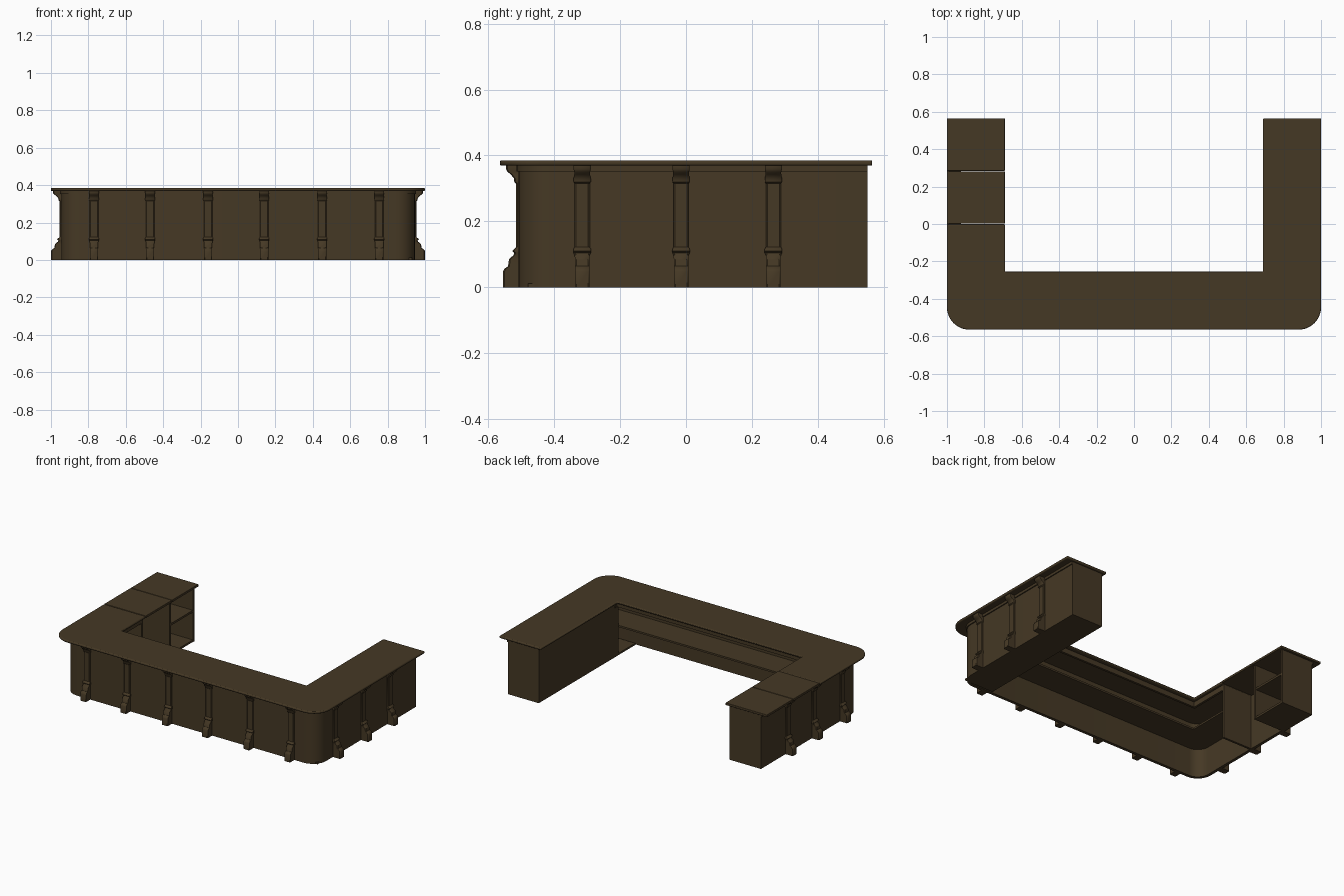
import bpy, bmesh, math
from mathutils import Matrix

if "Cube" in bpy.data.objects:
    bpy.data.objects.remove(bpy.data.objects["Cube"])

wood = bpy.data.materials.new("dark brown wood")
wood.diffuse_color = (0.060, 0.040, 0.018, 1)
wood.use_nodes = True
wood.node_tree.nodes["Principled BSDF"].inputs["Base Color"].default_value = wood.diffuse_color


def finish(name, bm, smooth=True):
    bmesh.ops.recalc_face_normals(bm, faces=bm.faces)
    me = bpy.data.meshes.new(name)
    bm.to_mesh(me)
    bm.free()
    me.materials.append(wood)
    ob = bpy.data.objects.new(name, me)
    bpy.context.collection.objects.link(ob)
    if smooth:
        bpy.ops.object.select_all(action='DESELECT')
        ob.select_set(True)
        bpy.context.view_layer.objects.active = ob
        bpy.ops.object.shade_smooth_by_angle(angle=math.radians(40))
    return ob


def prism(name, pts, z0, z1, bevel=0):
    """Extrude a plan outline between two heights."""
    bm = bmesh.new()
    f = bm.faces.new([bm.verts.new((x, y, z0)) for x, y in pts])
    ext = bmesh.ops.extrude_face_region(bm, geom=[f])
    for v in ext['geom']:
        if isinstance(v, bmesh.types.BMVert):
            v.co.z = z1
    ob = finish(name, bm)
    if bevel:
        m = ob.modifiers.new("rounded edge", 'BEVEL')
        m.width, m.segments, m.limit_method = bevel, 3, 'ANGLE'
        m.angle_limit = math.radians(60)
    return ob


def box(name, x0, x1, y0, y1, z0, z1, bevel=0):
    return prism(name, [(x0, y0), (x1, y0), (x1, y1), (x0, y1)], z0, z1, bevel)


def u_path(hx, front, r, left_end, right_end, n=10):
    """Open U line from the left arm end, round the front, to the right arm end."""
    pts = [(-hx, left_end)]
    for cx, a0 in ((-hx + r, 180), (hx - r, 270)):
        for i in range(n + 1 if r else 1):
            a = math.radians(a0 + 90 * i / n)
            pts.append((cx + r * math.cos(a), front + r + r * math.sin(a)))
    return pts + [(hx, right_end)]


def u_band(name, outer, inner, z0, z1, bevel=0):
    return prism(name, outer + inner[::-1], z0, z1, bevel)


# counter top, hinged flap and end top
TOP0, TOP1 = 0.369, 0.385
u_band("counter_top", u_path(1.0, -0.565, 0.12, -0.001, 0.565),
       u_path(0.69, -0.255, 0, -0.001, 0.565), TOP0, TOP1, 0.006)
box("counter_flap", -1, -0.69, 0.002, 0.281, TOP0, TOP1, 0.003)
box("counter_end_top", -1, -0.69, 0.284, 0.565, TOP0, TOP1, 0.003)

# outer wall with rounded front corners
u_band("outer_wall", u_path(0.945, -0.508, 0.10, 0.55, 0.55),
       u_path(0.925, -0.488, 0.08, 0.55, 0.55), 0, TOP0)
# cornice moulding below the top
u_band("upper_moulding", u_path(0.952, -0.514, 0.107, 0.55, 0.55),
       u_path(0.93, -0.493, 0.085, 0.55, 0.55), 0.352, TOP0)

# inner shelf behind the front and left part
u_band("inner_shelf", u_path(0.93, -0.493, 0.085, -0.01, -0.26),
       u_path(0.72, -0.30, 0, -0.01, -0.26), 0.19, 0.202)
# rail under the inner edge of the top
u_band("inner_rail", u_path(0.725, -0.295, 0, -0.01, -0.26),
       u_path(0.71, -0.28, 0, -0.01, -0.26), 0.335, TOP0)

# right arm cabinet, closed on all sides
box("right_cabinet", 0.715, 0.94, -0.30, 0.55, 0, TOP0)
box("right_cabinet_floor", 0.715, 0.93, -0.48, -0.30, 0, 0.012)

# panel beside the passage
box("passage_panel", -0.93, -0.71, -0.015, 0.0, 0, TOP0)

# left end cabinet, open towards the inside
box("cabinet_side_panel", -0.93, -0.71, 0.284, 0.299, 0, TOP0)
box("cabinet_end_panel", -0.94, -0.71, 0.535, 0.55, 0, TOP0)
for nm, z in (("cabinet_floor", 0.0), ("cabinet_shelf", 0.2)):
    box(nm, -0.93, -0.712, 0.297, 0.537, z, z + 0.014)

# pilaster side profile: (projection from wall, height, half width)
PROFILE = [(0.047, 0.0, 0.022), (0.047, 0.048, 0.022), (0.043, 0.056, 0.022),
           (0.032, 0.064, 0.022), (0.029, 0.085, 0.022), (0.015, 0.098, 0.023),
           (0.013, 0.104, 0.026), (0.019, 0.110, 0.027), (0.013, 0.117, 0.026),
           (0.008, 0.122, 0.023), (0.008, 0.315, 0.023), (0.013, 0.320, 0.026),
           (0.014, 0.330, 0.026), (0.024, 0.343, 0.024), (0.034, 0.350, 0.024),
           (0.038, 0.358, 0.026), (0.038, 0.369, 0.026)]


def pilaster(name, x, y, angle, k=1.0):
    """Stack of rectangular rings with a canted front; faces -y before turning."""
    bm = bmesh.new()
    rings = []
    for d, z, w in PROFILE:
        d = d * k
        p = [(-w, 0.015), (-w, -d + 0.004), (-w * 0.8, -d), (w * 0.8, -d),
             (w, -d + 0.004), (w, 0.015)]
        rings.append([bm.verts.new((px, py, z)) for px, py in p])
    for a, b in zip(rings, rings[1:]):
        for i in range(6):
            j = (i + 1) % 6
            bm.faces.new((a[i], a[j], b[j], b[i]))
    bm.faces.new(rings[0])
    bm.faces.new(rings[-1])
    bm.transform(Matrix.Translation((x, y, 0)) @ Matrix.Rotation(angle, 4, 'Z'))
    finish(name, bm)


for i, x in enumerate((-0.77, -0.47, -0.16, 0.14, 0.45, 0.755)):
    pilaster(f"front_pilaster_{i + 1}", x, -0.508, 0)
for i, y in enumerate((-0.315, -0.015, 0.265)):
    pilaster(f"right_pilaster_{i + 1}", 0.945, y, math.pi / 2, 1.15)
    pilaster(f"left_pilaster_{i + 1}", -0.945, y, -math.pi / 2, 1.15)
